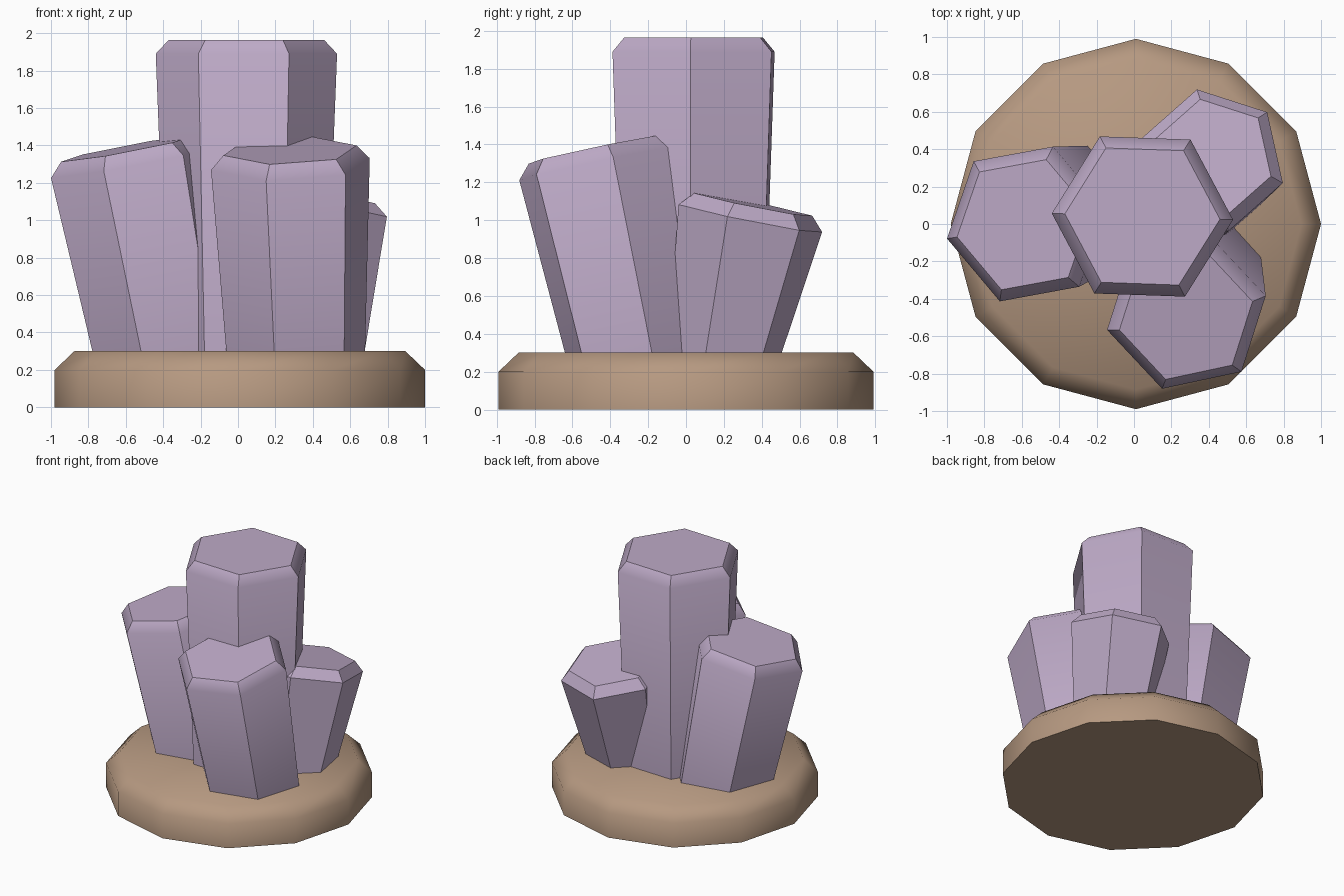
import bpy
import bmesh
import math
from mathutils import Matrix, Vector

cube = bpy.data.objects.get("Cube")
if cube:
    bpy.data.objects.remove(cube, do_unlink=True)


def make_material(name, rgb):
    mat = bpy.data.materials.new(name)
    mat.use_nodes = True
    color = (*rgb, 1.0)
    mat.diffuse_color = color
    mat.node_tree.nodes["Principled BSDF"].inputs["Base Color"].default_value = color
    return mat


def make_prism(name, sides, rings, spin, matrix, mat, smooth_angle):
    """Stack polygon rings of (radius, height), cap both ends and place the result."""
    bm = bmesh.new()
    loops = []
    for radius, z in rings:
        angles = [spin + math.tau * i / sides for i in range(sides)]
        loops.append([bm.verts.new((radius * math.cos(a), radius * math.sin(a), z))
                      for a in angles])
    for low, high in zip(loops, loops[1:]):
        for i in range(sides):
            j = (i + 1) % sides
            bm.faces.new((low[i], low[j], high[j], high[i]))
    bm.faces.new(loops[0][::-1])
    bm.faces.new(loops[-1])
    bm.transform(matrix)
    mesh = bpy.data.meshes.new(name)
    bm.to_mesh(mesh)
    bm.free()
    mesh.materials.append(mat)
    obj = bpy.data.objects.new(name, mesh)
    bpy.context.collection.objects.link(obj)
    bpy.ops.object.select_all(action='DESELECT')
    obj.select_set(True)
    bpy.context.view_layer.objects.active = obj
    bpy.ops.object.shade_smooth_by_angle(angle=math.radians(smooth_angle))
    return obj


def make_crystal(name, shoulder, axis, top_radius, foot_radius, length, spin):
    """Tapered hexagonal crystal; shoulder is the centre of the ring below the chamfer."""
    turn = Vector((0, 0, 1)).rotation_difference(Vector(axis))
    matrix = Matrix.Translation(shoulder) @ turn.to_matrix().to_4x4()
    rings = [(foot_radius, -length), (top_radius, 0), (top_radius - 0.07, 0.075)]
    make_prism(name, 6, rings, math.radians(spin), matrix, lilac, 45)


lilac = make_material("lilac_crystal", (0.51, 0.40, 0.57))
brown = make_material("brown_stone", (0.47, 0.32, 0.22))

# Round stone base with a chamfered rim
make_prism("stone_base", 12, [(0.99, 0), (0.99, 0.2), (0.885, 0.3)], 0,
           Matrix.Translation((0.01, 0, 0)), brown, 60)

# Crystal cluster
make_crystal("center_crystal", (0.045, 0.04, 1.89), (0, 0, 1), 0.485, 0.415, 1.8, -2)
make_crystal("right_crystal", (-0.575, 0, 1.31), (-0.19, -0.05, 1), 0.44, 0.383, 1.2, 10.5)
make_crystal("front_crystal", (0.28, -0.475, 1.3), (-0.03, -0.21, 1), 0.435, 0.37, 1.2, 12.5)
make_crystal("back_crystal", (0.42, 0.34, 1.01), (0.04, 0.2, 1), 0.395, 0.285, 0.85, -18)
